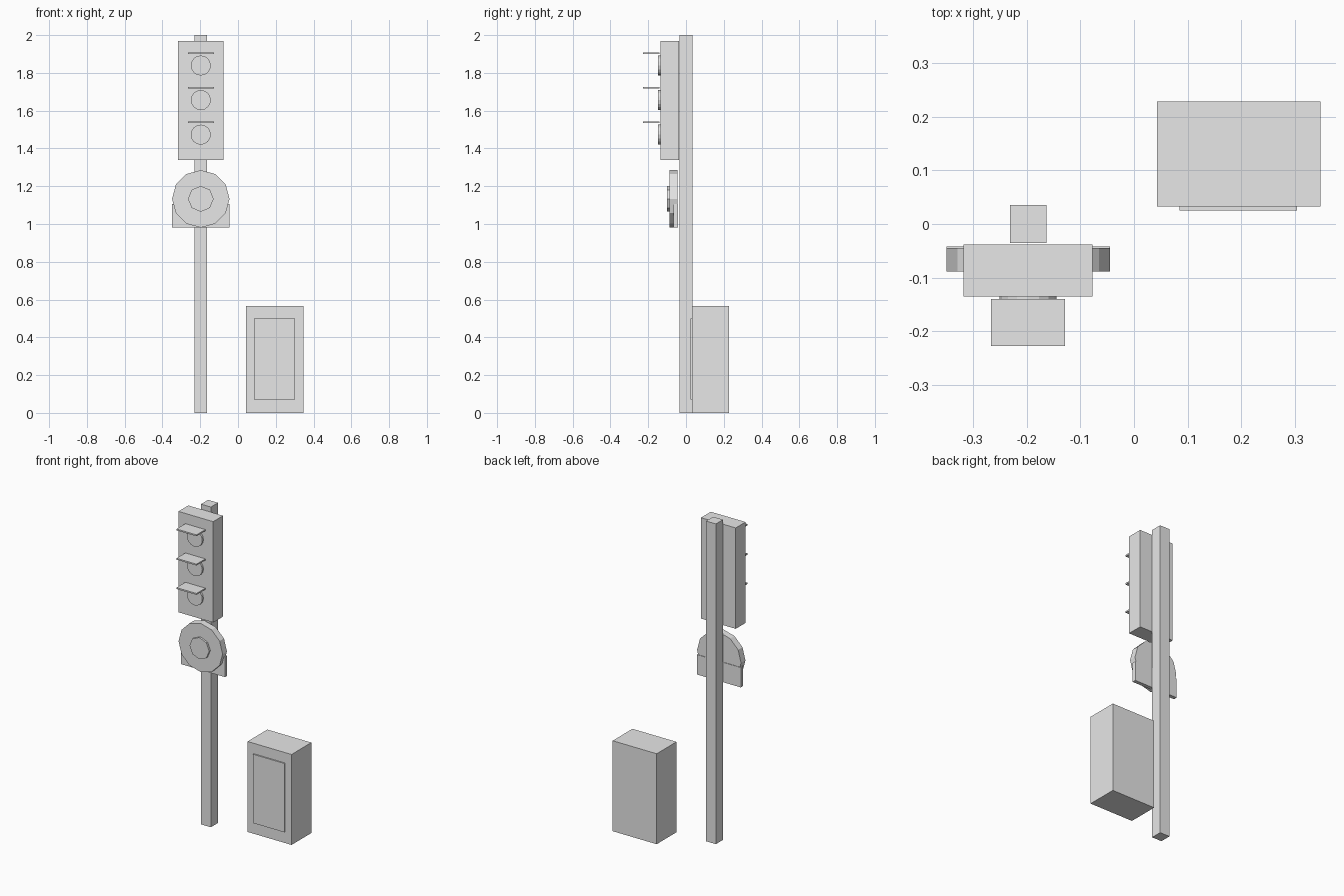
import bpy
import math

if "Cube" in bpy.data.objects:
    bpy.data.objects.remove(bpy.data.objects["Cube"], do_unlink=True)

grey = bpy.data.materials.new("plain grey")
grey.use_nodes = True
GREY = (0.8, 0.8, 0.8, 1)
grey.diffuse_color = GREY
grey.node_tree.nodes["Principled BSDF"].inputs["Base Color"].default_value = GREY


def finish(obj, name):
    obj.name = name
    obj.data.materials.append(grey)
    return obj


def box(name, x, y, z):
    """Box spanning the given (low, high) ranges."""
    spans = (x, y, z)
    bpy.ops.mesh.primitive_cube_add(size=1, location=[sum(s) / 2 for s in spans])
    obj = bpy.context.object
    obj.scale = [s[1] - s[0] for s in spans]
    bpy.ops.object.transform_apply(location=False, rotation=False, scale=True)
    return finish(obj, name)


def disc(name, z, radius, y, sides):
    """Disc on the post axis, facing the front."""
    bpy.ops.mesh.primitive_cylinder_add(
        vertices=sides, radius=radius, depth=y[1] - y[0],
        location=(POST_X, sum(y) / 2, z), rotation=(math.pi / 2, 0, 0))
    return finish(bpy.context.object, name)


POST_X = -0.197


def across(half):
    return (POST_X - half, POST_X + half)


# Post and signal head
box("post", across(0.034), (-0.035, 0.035), (0, 2))
box("signal_head", across(0.12), (-0.135, -0.038), (1.34, 1.97))

# Three lamps, each under a flat hood
for i, label in enumerate(("lower", "middle", "upper")):
    z = 1.473 + i * 0.183
    disc(label + "_lamp", z, 0.053, (-0.147, -0.135), 16)
    box(label + "_hood", across(0.069), (-0.227, -0.14), (z + 0.061, z + 0.07))

# Bell with its hub and square backing plate
disc("bell", 1.133, 0.152, (-0.088, -0.045), 12)
disc("bell_hub", 1.133, 0.068, (-0.1, -0.088), 8)
box("bell_plate", across(0.152), (-0.065, -0.042), (0.981, 1.105))

# Control cabinet with a raised door
box("cabinet", (0.043, 0.347), (0.033, 0.228), (0, 0.565))
box("cabinet_door", (0.085, 0.303), (0.025, 0.033), (0.07, 0.5))
